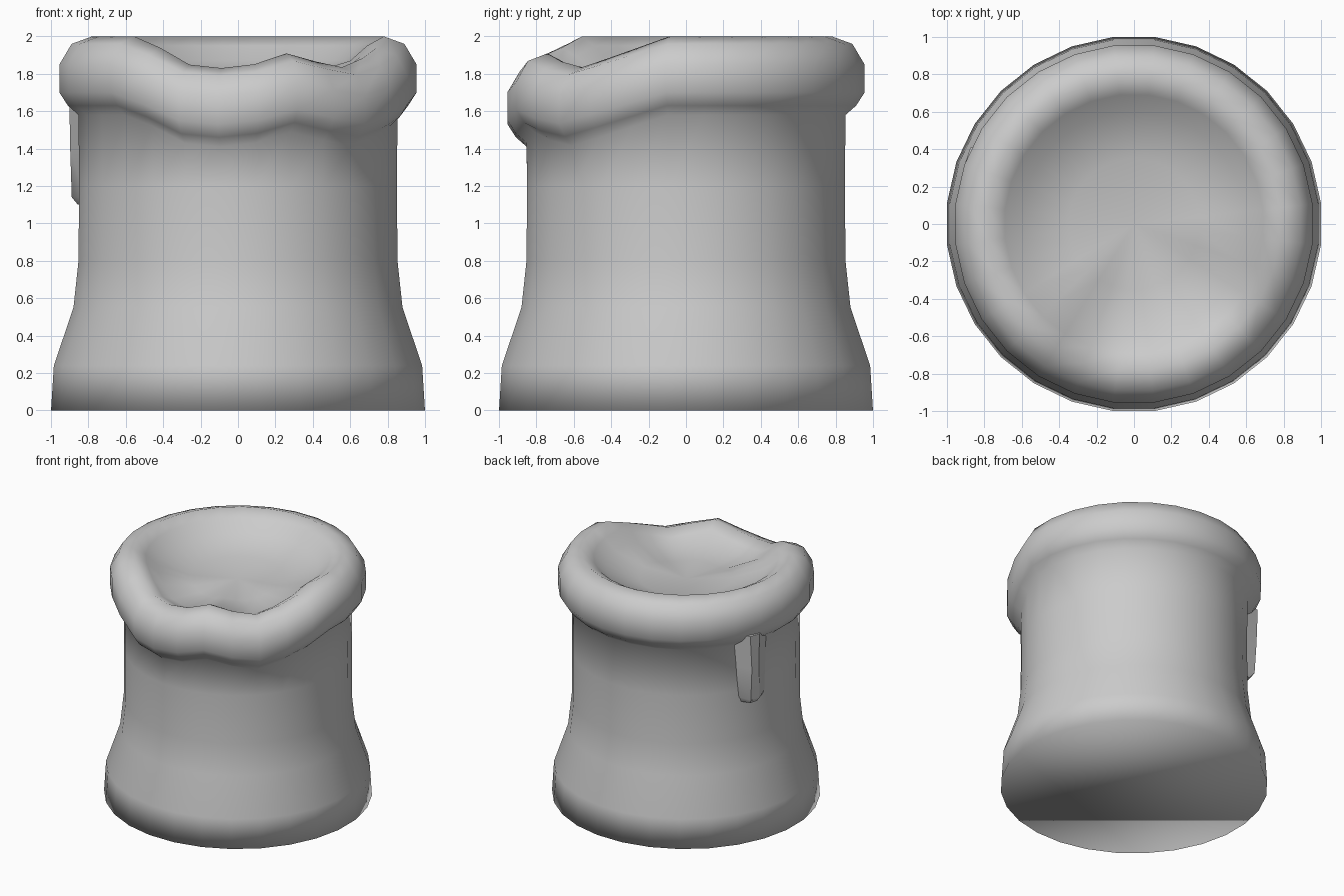
import bpy, bmesh
from math import sin, cos, radians
from mathutils import Vector

cube = bpy.data.objects.get("Cube")
if cube:
    bpy.data.objects.remove(cube, do_unlink=True)

SIDES = 28

wax = bpy.data.materials.new("pale_grey_wax")
wax.use_nodes = True
wax.diffuse_color = (0.6, 0.6, 0.6, 1)
wax.node_tree.nodes["Principled BSDF"].inputs["Base Color"].default_value = (0.6, 0.6, 0.6, 1)

# Sag of the rim: (angle in degrees, drop)
SAG = [(225, 0), (240, .07), (250, .15), (264, .17), (274, .16), (289, .09),
       (300, .13), (315, .165), (330, .11), (341, .06), (353, 0)]


def sag(angle):
    for (a0, d0), (a1, d1) in zip(SAG, SAG[1:]):
        if a0 <= angle <= a1:
            return d0 + (d1 - d0) * (angle - a0) / (a1 - a0)
    return 0


def polar(angle, r, z):
    a = radians(angle)
    return Vector((r * cos(a), r * sin(a), z))


def bridge(bm, lower, upper):
    n = len(lower)
    for i in range(n):
        j = (i + 1) % n
        bm.faces.new((lower[i], lower[j], upper[j], upper[i]))


def finish(bm, name, sharp=None):
    bmesh.ops.recalc_face_normals(bm, faces=bm.faces[:])
    mesh = bpy.data.meshes.new(name)
    bm.to_mesh(mesh)
    bm.free()
    mesh.materials.append(wax)
    obj = bpy.data.objects.new(name, mesh)
    bpy.context.collection.objects.link(obj)
    if sharp is None:
        mesh.shade_smooth()
    else:
        bpy.ops.object.select_all(action='DESELECT')
        obj.select_set(True)
        bpy.context.view_layer.objects.active = obj
        bpy.ops.object.shade_smooth_by_angle(angle=radians(sharp))
    return obj


# Candle: turned profile of (radius, height, share of the rim sag)
PROFILE = [(1, 0, 0), (.985, .24, 0), (.88, .55, 0), (.853, .8, 0), (.85, 1.2, 0),
           (.853, 1.58, 1), (.91, 1.63, 1), (.955, 1.7, 1), (.955, 1.85, 1),
           (.89, 1.96, 1), (.78, 2, 1), (.69, 1.95, .95), (.6, 1.87, .7),
           (.35, 1.79, .25)]
bm = bmesh.new()
rings = []
for r, z, share in PROFILE:
    angles = [(i + .5) * 360 / SIDES for i in range(SIDES)]
    rings.append([bm.verts.new(polar(a, r * 1.006, z - share * sag(a))) for a in angles])
for lower, upper in zip(rings, rings[1:]):
    bridge(bm, lower, upper)
bm.faces.new(rings[0])
# Melted pool inside the rim
centre = bm.verts.new((0, 0, 1.77))
for i in range(SIDES):
    bm.faces.new((rings[-1][i], rings[-1][(i + 1) % SIDES], centre))
finish(bm, "candle_body")

# Wax drip: tapered ridge running down from the rim
DRIP = [(1.68, .965, 148, 155, 160, 173), (1.4, .96, 150, 156, 160, 172),
        (1.14, .945, 152, 156, 161, 171), (1.1, .91, 153, 157, 161, 169)]
bm = bmesh.new()
rows = []
for z, out, a, b, c, d in DRIP:
    points = [(a, .83), (b, out), (c, out - .005), (d, .83)]
    rows.append([bm.verts.new(polar(ang, r, z)) for ang, r in points])
for upper, lower in zip(rows, rows[1:]):
    bridge(bm, upper, lower)
bm.faces.new(rows[0])
bm.faces.new(rows[-1])
finish(bm, "wax_drip", 35)
